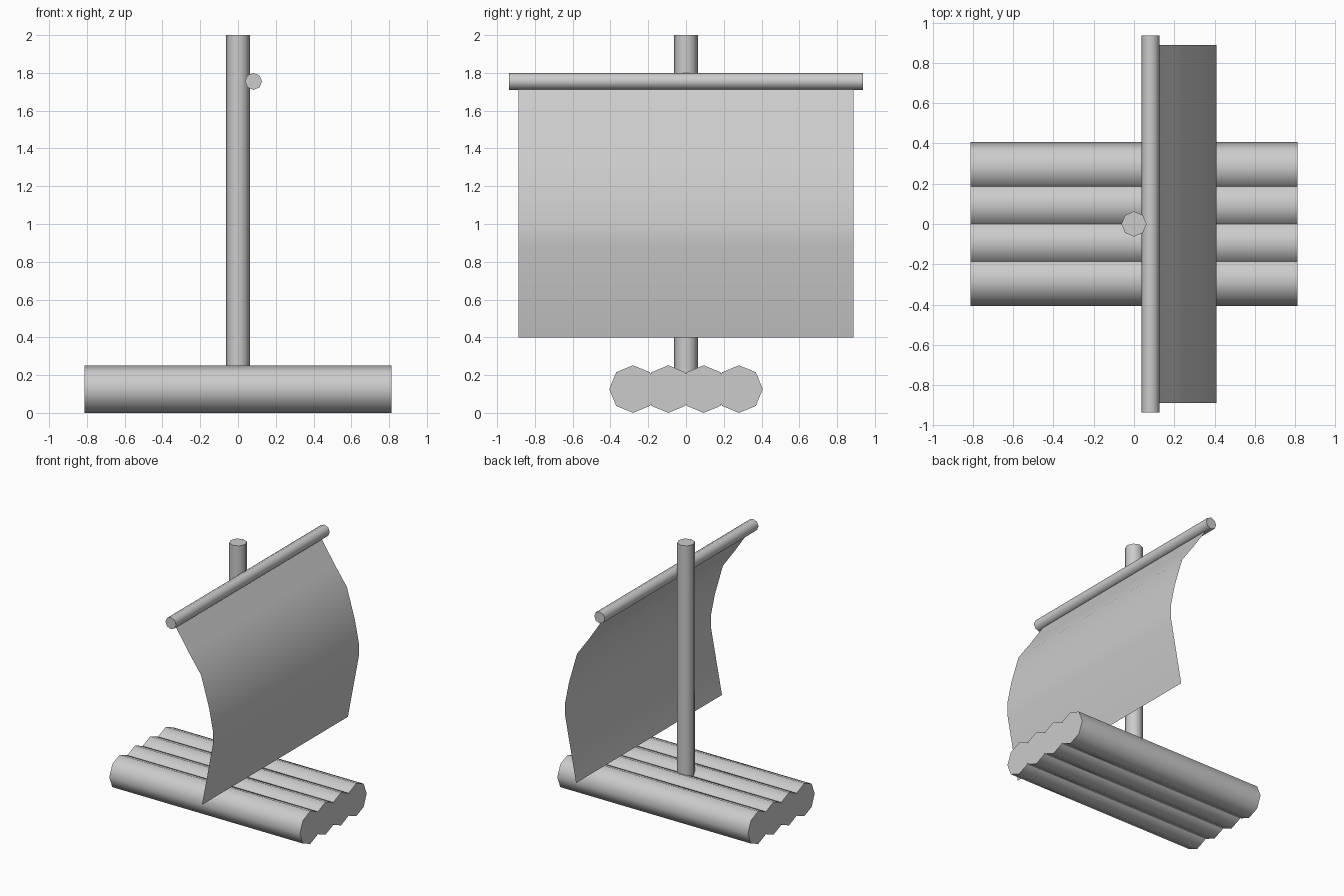
import bpy, math

if "Cube" in bpy.data.objects:
    bpy.data.objects.remove(bpy.data.objects["Cube"])


def smooth(obj, degrees=60):
    bpy.ops.object.select_all(action='DESELECT')
    obj.select_set(True)
    bpy.context.view_layer.objects.active = obj
    bpy.ops.object.shade_smooth_by_angle(angle=math.radians(degrees))


def pole(name, radius, length, center, axis='Z'):
    """Eight-sided pole along an axis, with corners on the cross axes."""
    rot = {'X': (0, math.pi / 2, 0), 'Y': (math.pi / 2, 0, 0), 'Z': (0, 0, 0)}[axis]
    bpy.ops.mesh.primitive_cylinder_add(vertices=8, radius=radius, depth=length,
                                        location=center, rotation=rot)
    obj = bpy.context.object
    obj.name = name
    smooth(obj)
    return obj


# Raft deck: four overlapping logs
for i in range(4):
    pole(f"log_{i + 1}", 0.126, 1.625, (0, (i - 1.5) * 0.187, 0.126), 'X')

# Mast and the yard that carries the sail
MAST_FOOT = 0.15
pole("mast", 0.0625, 2 - MAST_FOOT, (0, 0, (2 + MAST_FOOT) / 2))
pole("yard", 0.045, 1.872, (0.082, 0, 1.755), 'Y')

# Sail: single billowing sheet swept across y from a side profile (x, z)
profile = [(0.085, 1.72), (0.205, 1.54), (0.307, 1.397), (0.375, 1.162),
           (0.409, 0.99), (0.408, 0.89), (0.315, 0.40)]
HALF = 0.888
verts = [(x, y, z) for x, z in profile for y in (-HALF, HALF)]
faces = [(2 * i, 2 * i + 2, 2 * i + 3, 2 * i + 1) for i in range(len(profile) - 1)]
mesh = bpy.data.meshes.new("sail")
mesh.from_pydata(verts, [], faces)
sail = bpy.data.objects.new("sail", mesh)
bpy.context.collection.objects.link(sail)
smooth(sail)
